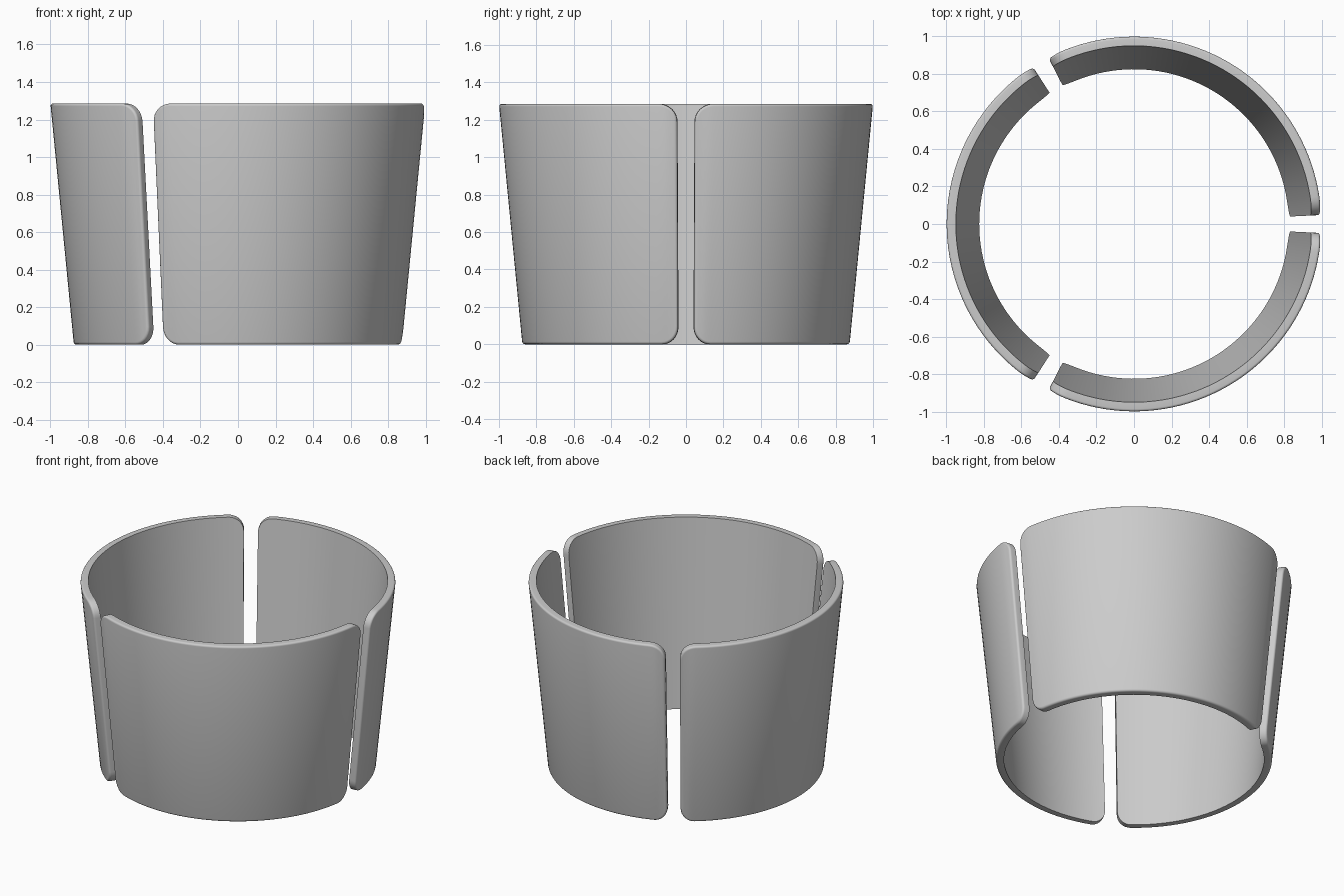
import bpy, bmesh
from math import sin, cos, pi, radians

cube = bpy.data.objects.get("Cube")
if cube:
    bpy.data.objects.remove(cube, do_unlink=True)

HEIGHT = 1.285
R_BOTTOM, R_TOP = 0.875, 1.0
WALL = 0.05
CORNER = 0.095
FILLET = 0.014
HALF_SPAN = radians(60 - 2.75)
CORNER_STEPS, SPAN_STEPS = 8, 40

grey = bpy.data.materials.new("plain grey")
grey.use_nodes = True
colour = (0.6, 0.6, 0.6, 1)
grey.diffuse_color = colour
grey.node_tree.nodes["Principled BSDF"].inputs["Base Color"].default_value = colour


def columns():
    """Angle and end inset of each upright column, with rounded corners."""
    corner_angle = CORNER / ((R_BOTTOM + R_TOP) / 2)
    inner = HALF_SPAN - corner_angle
    left = []
    for i in range(CORNER_STEPS):
        t = i / CORNER_STEPS * pi / 2
        left.append((-inner - corner_angle * cos(t), CORNER * (1 - sin(t))))
    middle = [(-inner + 2 * inner * i / SPAN_STEPS, 0) for i in range(SPAN_STEPS + 1)]
    return left + middle + [(-a, inset) for a, inset in reversed(left)]


def panel(name, centre):
    bm = bmesh.new()
    outer = set()

    def point(angle, z, depth):
        r = R_BOTTOM + (R_TOP - R_BOTTOM) * z / HEIGHT - depth
        v = bm.verts.new((r * cos(centre + angle), r * sin(centre + angle), z))
        if depth == 0:
            outer.add(v)
        return v

    # Each column is a four-sided section through the wall
    rings = [[point(a, inset, 0), point(a, HEIGHT - inset, 0),
              point(a, HEIGHT - inset, WALL), point(a, inset, WALL)]
             for a, inset in columns()]
    for p, q in zip(rings, rings[1:]):
        for k in range(4):
            n = (k + 1) % 4
            bm.faces.new((p[k], q[k], q[n], p[n]))
    bm.faces.new(rings[0])
    bm.faces.new(rings[-1])
    bmesh.ops.recalc_face_normals(bm, faces=bm.faces)

    # Soften only the outer rim
    rim = [e for e in bm.edges if all(v in outer for v in e.verts)
           and e.calc_face_angle(0) > radians(50)]
    bmesh.ops.bevel(bm, geom=rim, offset=FILLET, segments=4,
                    profile=0.5, affect='EDGES')

    mesh = bpy.data.meshes.new(name)
    bm.to_mesh(mesh)
    bm.free()
    mesh.materials.append(grey)
    ob = bpy.data.objects.new(name, mesh)
    bpy.context.collection.objects.link(ob)
    bpy.ops.object.select_all(action='DESELECT')
    ob.select_set(True)
    bpy.context.view_layer.objects.active = ob
    bpy.ops.object.shade_smooth_by_angle(angle=radians(30))


# Three equal curved wall panels with a narrow gap between them
for i, name in enumerate(("back_left_panel", "right_panel", "front_left_panel")):
    panel(name, radians(60 + 120 * i))
